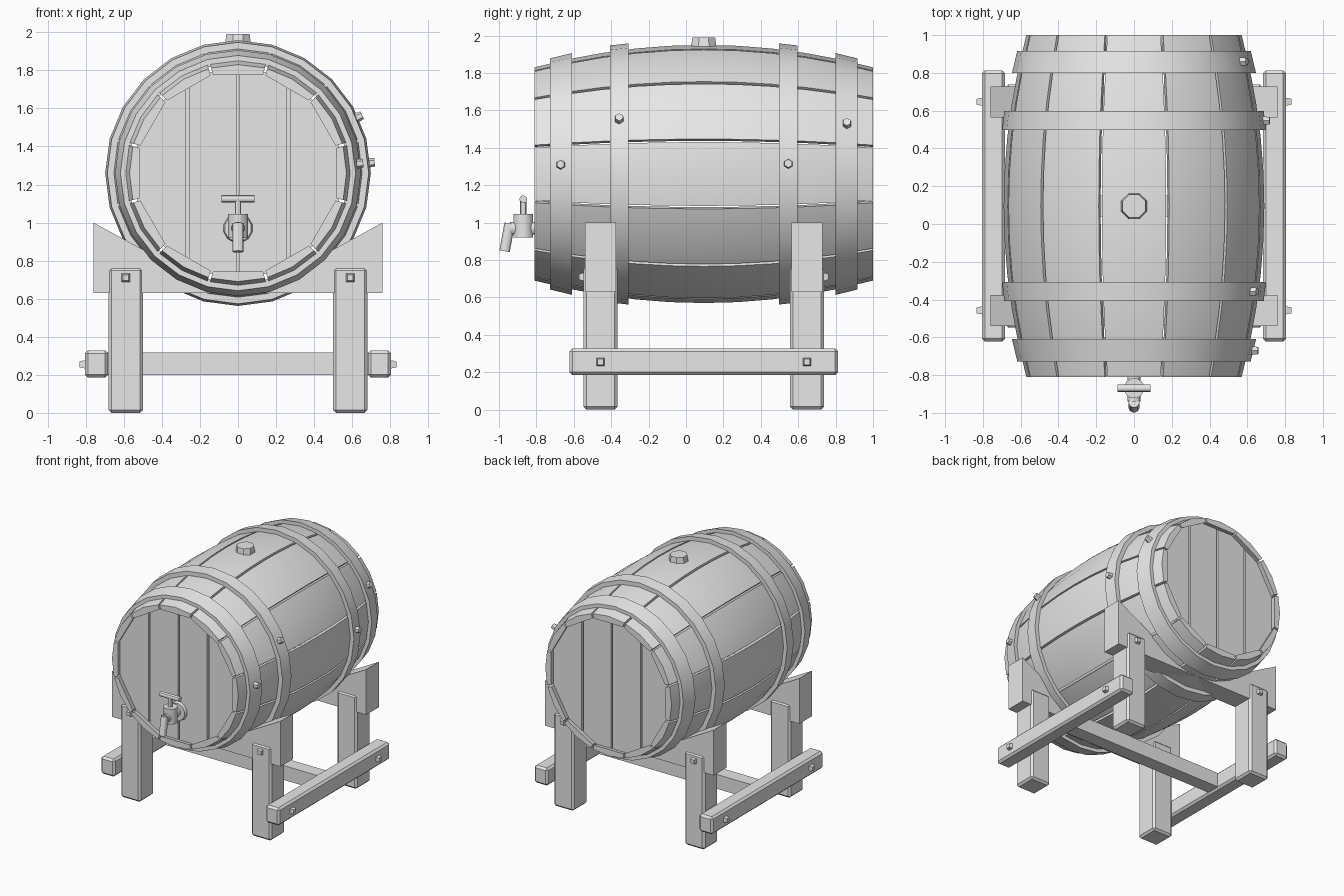
import bpy, bmesh
from math import sin, cos, asin, radians, pi
from mathutils import Vector

cube = bpy.data.objects.get("Cube")
if cube:
    bpy.data.objects.remove(cube, do_unlink=True)

grey = bpy.data.materials.new("plain_grey")
grey.use_nodes = True
grey.diffuse_color = (0.8, 0.8, 0.8, 1)
grey.node_tree.nodes["Principled BSDF"].inputs["Base Color"].default_value = (0.8, 0.8, 0.8, 1)

MID_Y, AXIS_Z, HALF = 0.095, 1.26, 0.905   # barrel axis and half length


def finish(name, bm, bevel=0, smooth=False):
    bmesh.ops.recalc_face_normals(bm, faces=bm.faces)
    mesh = bpy.data.meshes.new(name)
    bm.to_mesh(mesh)
    bm.free()
    obj = bpy.data.objects.new(name, mesh)
    bpy.context.scene.collection.objects.link(obj)
    mesh.materials.append(grey)
    if bevel:
        mod = obj.modifiers.new("edge_bevel", 'BEVEL')
        mod.width = bevel
        mod.segments = 1
    if smooth:
        bpy.ops.object.select_all(action='DESELECT')
        obj.select_set(True)
        bpy.context.view_layer.objects.active = obj
        bpy.ops.object.shade_smooth_by_angle(angle=radians(30))
    return obj


def loft(bm, rings, closed=False):
    """Skin a list of equal point rings, capping the ends unless closed."""
    rows = [[bm.verts.new(p) for p in ring] for ring in rings]
    n = len(rows[0])
    pairs = list(zip(rows, rows[1:])) + ([(rows[-1], rows[0])] if closed else [])
    for a, b in pairs:
        for i in range(n):
            j = (i + 1) % n
            bm.faces.new((a[i], a[j], b[j], b[i]))
    if not closed:
        bm.faces.new(rows[0])
        bm.faces.new(rows[-1])


def box(name, x, y, z, bevel=0.0):
    bm = bmesh.new()
    loft(bm, [[(x[0], y[0], h), (x[1], y[0], h), (x[1], y[1], h), (x[0], y[1], h)] for h in z])
    return finish(name, bm, bevel)


def rod(name, start, end, r1, r2=None, sides=12, smooth=True):
    start, end = Vector(start), Vector(end)
    turn = (end - start).to_track_quat('Z', 'Y')
    bm = bmesh.new()
    loft(bm, [[c + turn @ Vector((r * cos(2 * pi * (i + .5) / sides), r * sin(2 * pi * (i + .5) / sides), 0))
               for i in range(sides)] for c, r in ((start, r1), (end, r2 or r1))])
    return finish(name, bm, smooth=smooth)


def polar(r, angle, y):
    """Point around the barrel axis; angle is measured from the top."""
    return (r * sin(angle), MID_Y + y, AXIS_Z + r * cos(angle))


def bulge(d):
    return 0.69 - 0.12 * (d / HALF) ** 2


# Twelve bulging staves with narrow seams
bm = bmesh.new()
half = radians(14.3)
for k in range(12):
    mid = radians(30 * k)
    rings = []
    for s in range(11):
        d = HALF * (s / 5 - 1)
        r = bulge(d)
        rings.append([polar(r, mid - half, d), polar(r, mid, d), polar(r, mid + half, d),
                      polar(r - 0.037, mid + half, d), polar(r - 0.037, mid - half, d)])
    loft(bm, rings)
finish("barrel_staves", bm, smooth=True)


# Hoops, mirrored front to back
def hoop(name, d1, r1, d2, r2):
    bm = bmesh.new()
    loft(bm, [[polar(r1, a, d1), polar(r2, a, d2), polar(r2 - 0.04, a, d2), polar(r1 - 0.04, a, d1)]
              for a in (radians(15 * i) for i in range(24))], closed=True)
    finish(name, bm, smooth=True)


for side, label in ((-1, "front"), (1, "back")):
    hoop(label + "_end_hoop", side * 0.822, 0.618, side * 0.705, 0.646)
    hoop(label + "_middle_hoop", side * 0.502, 0.687, side * 0.402, 0.698)

# Hexagonal bolts along the hoops on the left side
for name, d, r, height in (("front_end", -0.765, 0.625, 4.5), ("front_middle", -0.452, 0.685, 25),
                           ("back_middle", 0.452, 0.685, 4.5), ("back_end", 0.765, 0.625, 25)):
    a = radians(90 - height)
    rod(name + "_hoop_bolt", polar(r, a, d), polar(r + 0.035, a, d), 0.026, 0.022, 6, False)

# Plank heads with a backing board
HEAD_R = 0.548
edges = [-HEAD_R * 0.999, -0.265, 0, 0.265, HEAD_R * 0.999]
for side, label in ((-1, "front"), (1, "back")):
    face = side * 0.86
    bm = bmesh.new()
    for x1, x2 in zip(edges, edges[1:]):
        a1, a2 = asin((x1 + 0.007) / HEAD_R), asin((x2 - 0.007) / HEAD_R)
        arc = [a1 + (a2 - a1) * i / 8 for i in range(9)]
        outline = arc + [pi - a for a in reversed(arc)]
        loft(bm, [[polar(HEAD_R, a, d) for a in outline] for d in (face, face - side * 0.03)])
    finish(label + "_head_planks", bm)
    rod(label + "_head_backing", (0, MID_Y + face - side * 0.025, AXIS_Z),
        (0, MID_Y + face - side * 0.04, AXIS_Z), 0.54, sides=24, smooth=False)

# Bung on top
rod("bung", (0, MID_Y, 1.93), (0, MID_Y, 1.99), 0.075, 0.066, 8, False)

# Tap
rod("tap_flange", (0, -0.755, 0.97), (0, -0.79, 0.97), 0.08, 0.072)
rod("tap_pipe", (0, -0.76, 0.97), (0, -0.94, 0.97), 0.035)
rod("tap_body", (0, -0.87, 0.92), (0, -0.87, 1.045), 0.054)
rod("tap_stem", (0, -0.87, 1.04), (0, -0.87, 1.12), 0.017)
rod("tap_handle", (-0.088, -0.87, 1.125), (0.088, -0.87, 1.125), 0.02)
rod("tap_spout", (0, -0.943, 0.995), (0, -0.97, 0.847), 0.029)

# Stand: cradle boards with sloping tops
LEG_Y = 0.552
for side, label in ((-1, "front"), (1, "back")):
    y = MID_Y + side * LEG_Y
    bm = bmesh.new()
    outline = [(-0.76, 0.63), (0.76, 0.63), (0.76, 1.0), (0.1, 0.64), (-0.1, 0.64), (-0.76, 1.0)]
    loft(bm, [[(px, y + t, pz) for px, pz in outline] for t in (-0.082, 0.082)])
    finish(label + "_cradle", bm)

    # Legs with square pegs
    for hand, where in ((1, "left"), (-1, "right")):
        x = hand * 0.59
        box(f"{label}_{where}_leg", (x - 0.09, x + 0.09), (y - 0.092, y + 0.092), (0, 0.765), 0.016)
        out = y + side * 0.092
        rod(f"{label}_{where}_leg_peg", (x, out - side * 0.01, 0.71), (x, out + side * 0.022, 0.71),
            0.034, 0.022, 4, False)
        rod(f"{label}_{where}_rail_peg", (hand * 0.79, y, 0.255), (hand * 0.833, y, 0.255),
            0.034, 0.022, 4, False)

# Side rails and the central cross rail
for hand, where in ((1, "left"), (-1, "right")):
    xs = sorted((hand * 0.682, hand * 0.805))
    box(where + "_side_rail", xs, (MID_Y - 0.718, MID_Y + 0.718), (0.185, 0.328), 0.016)
box("cross_rail", (-0.69, 0.69), (MID_Y - 0.055, MID_Y + 0.055), (0.2, 0.317))
